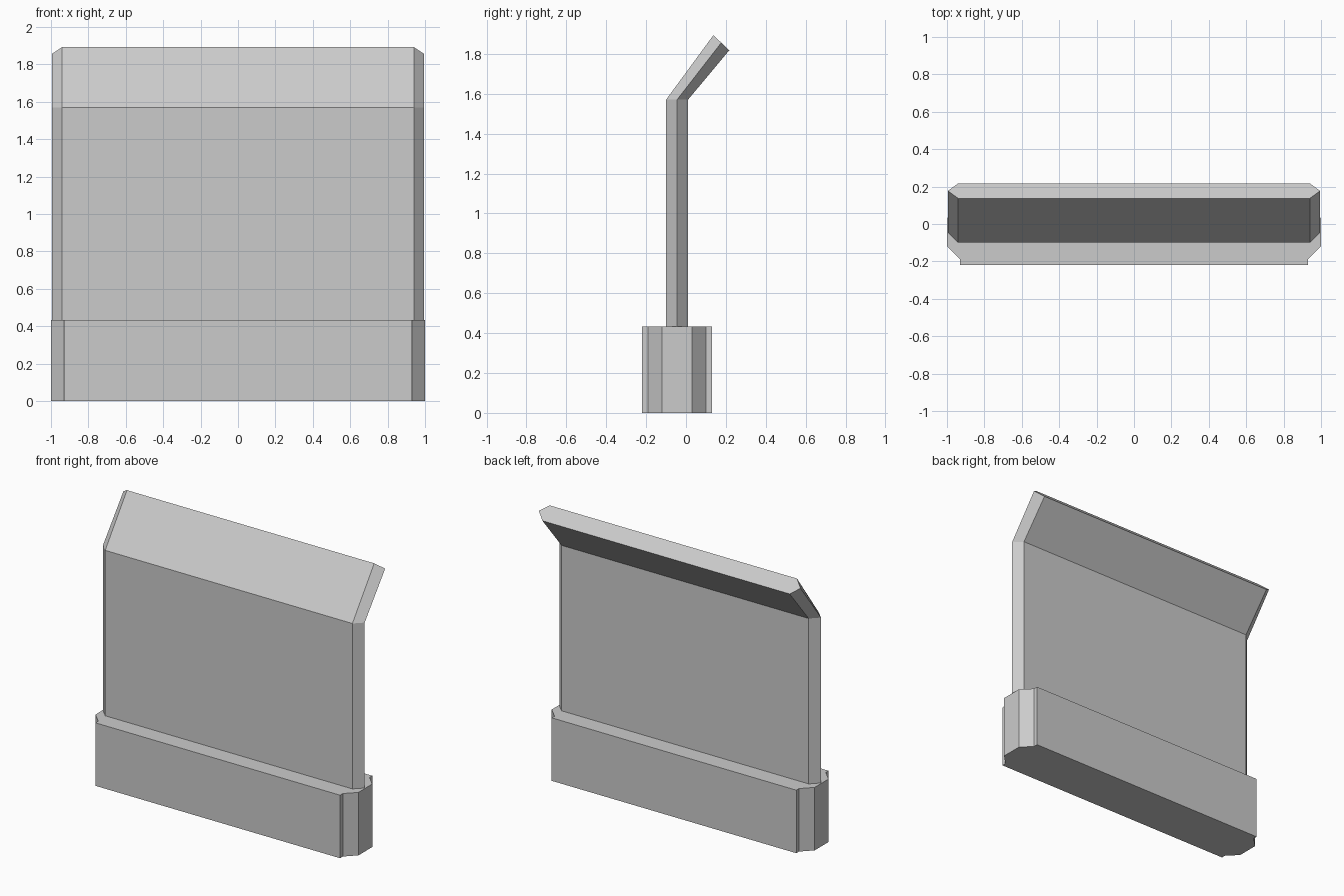
import bpy, bmesh

if "Cube" in bpy.data.objects:
    bpy.data.objects.remove(bpy.data.objects["Cube"])


def mirrored(half):
    """Close a right-hand outline (front to back) by mirroring it across x = 0."""
    return half + [(-x, *rest) for x, *rest in reversed(half)]


def loft(name, rings):
    """Skin a stack of matching rings and cap both ends."""
    bm = bmesh.new()
    loops = [[bm.verts.new(p) for p in ring] for ring in rings]
    n = len(loops[0])
    for low, high in zip(loops, loops[1:]):
        for i in range(n):
            j = (i + 1) % n
            bm.faces.new((low[i], low[j], high[j], high[i]))
    bm.faces.new(loops[0][::-1])
    bm.faces.new(loops[-1])
    bmesh.ops.recalc_face_normals(bm, faces=bm.faces)
    mesh = bpy.data.meshes.new(name)
    bm.to_mesh(mesh)
    bm.free()
    obj = bpy.data.objects.new(name, mesh)
    bpy.context.collection.objects.link(obj)
    return obj


# Heavy foot with chamfered, stepped ends
foot = mirrored([(0.93, -0.22), (0.93, -0.19), (1.0, -0.12),
                 (1.0, 0.03), (0.93, 0.10), (0.93, 0.13)])
loft("base", [[(x, y, z) for x, y in foot] for z in (0.0, 0.433)])


# Upright panel with pointed side edges, bent backwards at the top
def panel_ring(front, middle, back):
    return mirrored([(0.94, *front), (0.995, *middle), (0.94, *back)])


upright = [panel_ring((-0.10, z), (-0.045, z), (0.01, z)) for z in (0.42, 1.57)]
bent_top = panel_ring((0.137, 1.893), (0.177, 1.856), (0.217, 1.818))
loft("shield_panel", upright + [bent_top])
